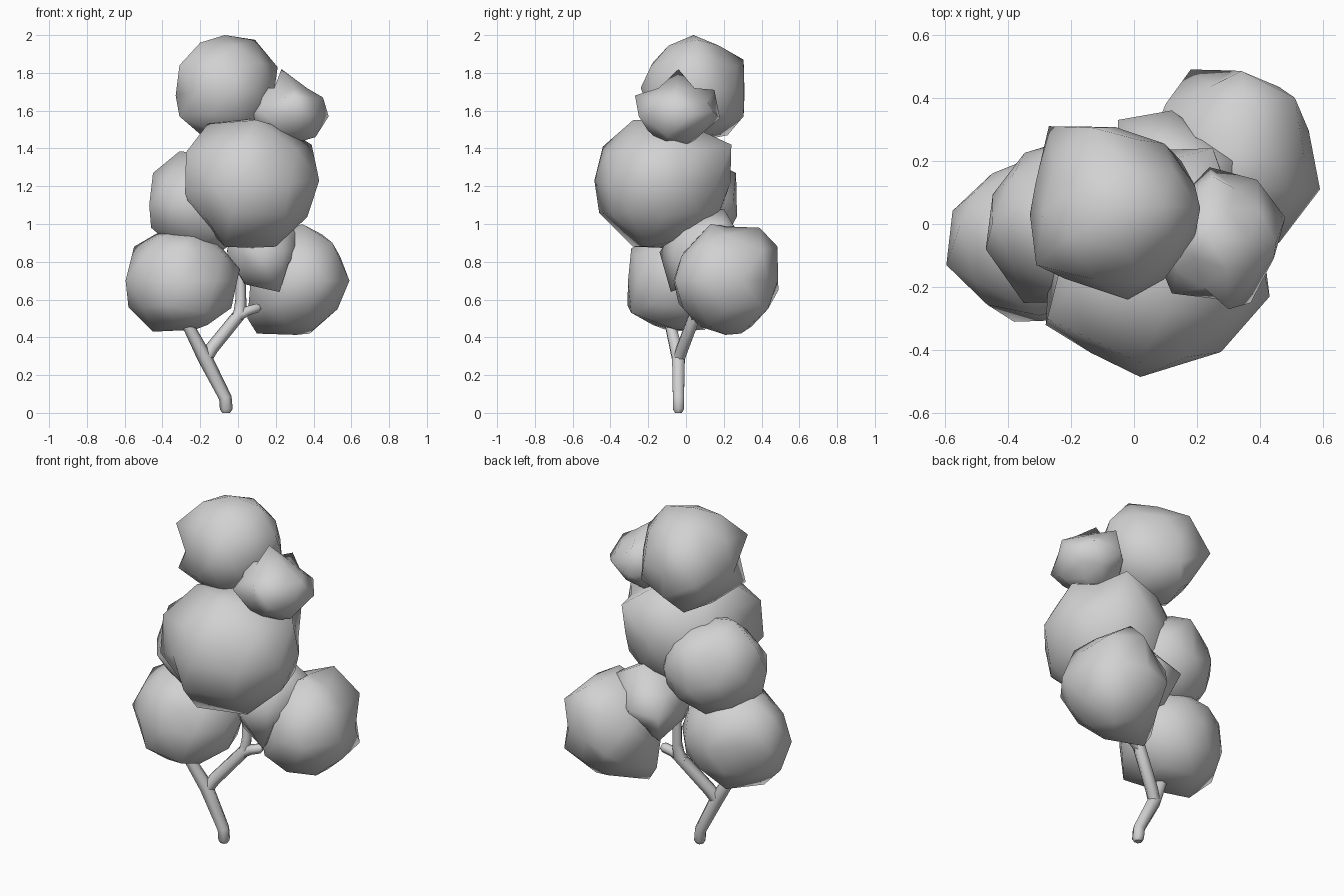
import bpy, bmesh
from mathutils import Vector, Matrix

grey = bpy.data.materials.new("plain grey")
grey.diffuse_color = (0.64, 0.64, 0.64, 1)


def clump(name, centre, radii, corners):
    """Faceted leaf ball: a low icosphere with its nearest vertices pulled out to corners."""
    bm = bmesh.new()
    bmesh.ops.create_icosphere(bm, subdivisions=2, radius=1)
    bmesh.ops.transform(bm, matrix=Matrix.LocRotScale(Vector(centre), None, Vector(radii)),
                        verts=bm.verts)
    free = list(bm.verts)
    for corner in corners:
        target = Vector(corner)
        v = min(free, key=lambda w: (w.co - target).length)
        v.co = target
        free.remove(v)
    # Ease the untouched vertices toward their neighbours so corners blend in
    bmesh.ops.smooth_vert(bm, verts=free, factor=0.1, use_axis_x=True, use_axis_y=True,
                          use_axis_z=True)
    for f in bm.faces:
        f.smooth = True
    mesh = bpy.data.meshes.new(name)
    bm.to_mesh(mesh)
    bm.free()
    mesh.materials.append(grey)
    bpy.context.collection.objects.link(bpy.data.objects.new(name, mesh))


def branch(name, points):
    """Round limb along points given as (x, y, z, thickness)."""
    curve = bpy.data.curves.new(name, 'CURVE')
    curve.dimensions = '3D'
    curve.bevel_depth = 0.034
    curve.bevel_resolution = 1
    curve.use_fill_caps = True
    spline = curve.splines.new('POLY')
    spline.points.add(len(points) - 1)
    for p, (x, y, z, r) in zip(spline.points, points):
        p.co = (x, y, z, 1)
        p.radius = r
    curve.materials.append(grey)
    bpy.context.collection.objects.link(bpy.data.objects.new(name, curve))


# Leaf clumps, top to bottom
clump("top_clump", (-.06, .04, 1.71), (.27, .27, .28),
      [(-.07, .04, 2.0), (.09, .06, 1.975), (-.2, -.04, 1.96), (.21, .05, 1.83),
       (-.02, -.24, 1.72), (-.33, .03, 1.68), (-.31, -.13, 1.84), (-.31, -.11, 1.57),
       (-.13, .305, 1.87), (-.27, .31, 1.69), (-.07, .305, 1.57), (.15, .2, 1.58),
       (-.14, .22, 1.47)])
clump("small_clump", (.27, -.05, 1.58), (.185, .19, .165),
      [(.23, -.04, 1.82), (.48, .02, 1.57), (.45, -.06, 1.67), (.25, .15, 1.71),
       (.39, .14, 1.6), (.3, -.27, 1.68), (.37, -.25, 1.57), (.12, -.22, 1.6),
       (.24, .18, 1.56), (.27, 0, 1.41), (.07, -.1, 1.58), (.1, -.05, 1.72),
       (.41, -.1, 1.46)])
clump("large_clump", (.07, -.12, 1.215), (.355, .36, .345),
      [(.02, -.485, 1.23), (.43, -.23, 1.23), (-.28, -.32, 1.16), (.25, .24, 1.42),
       (-.275, -.3, 1.38), (.2, -.2, .88), (-.07, -.28, .88), (.39, -.05, 1.42),
       (.1, -.28, 1.55), (.25, -.39, 1.05), (.02, -.44, 1.41), (-.03, -.46, 1.06),
       (-.16, -.15, 1.53)])
clump("left_back_clump", (-.185, .015, 1.1), (.28, .265, .275),
      [(-.47, -.08, 1.1), (-.45, .0, 1.27), (-.31, .0, 1.385), (-.46, -.05, .98),
       (-.35, -.25, 1.1), (-.17, .265, 1.27), (-.2, .27, 1.04), (-.03, .25, 1.12)])
clump("middle_clump", (.13, .1, .86), (.2, .21, .2),
      [(.22, -.08, .64), (.38, .2, .95), (.1, -.14, .85), (-.05, .33, .86),
       (.12, .36, .88), (.15, .2, 1.08), (.04, .0, .68), (.0, .25, .69),
       (.27, -.05, .8)])
clump("left_low_clump", (-.29, -.04, .7), (.305, .27, .28),
      [(-.595, -.13, .7), (-.55, 0, .88), (-.43, 0, .95), (-.58, -.05, .56),
       (-.45, -.08, .43), (-.23, -.05, .44), (.01, -.03, .76), (-.38, -.31, .57),
       (-.3, -.29, .87), (-.45, .16, .75), (-.17, -.29, .53), (-.33, .1, .44)])
clump("right_low_clump", (.31, .21, .7), (.26, .28, .29),
      [(.59, .11, .7), (.5, .1, .9), (.34, .13, 1.0), (.51, .4, .57), (.38, .29, .42),
       (.1, .2, .42), (.34, .485, .88), (.18, .49, .65), (.46, -.06, .7),
       (.1, .38, .8), (.35, .39, .98), (.51, .4, .86), (.05, .2, .5), (.2, -.04, .58)])

# Forked trunk and its limbs
branch("trunk", [(-.062, -.04, 0, .6), (-.062, -.04, .02, 1), (-.067, -.04, .08, 1),
                 (-.175, -.04, .29, 1.15), (-.268, -.085, .47, .9), (-.32, -.1, .62, .8)])
branch("right_limb", [(-.175, -.04, .28, 1), (-.14, -.02, .34, 1.05), (.01, .05, .525, 1.05),
                      (.015, .06, .6, .85), (.015, .06, .75, .75)])
branch("side_twig", [(-.02, .04, .5, .9), (.05, .05, .54, .85), (.1, .06, .555, .8),
                     (.115, .065, .56, .45)])
